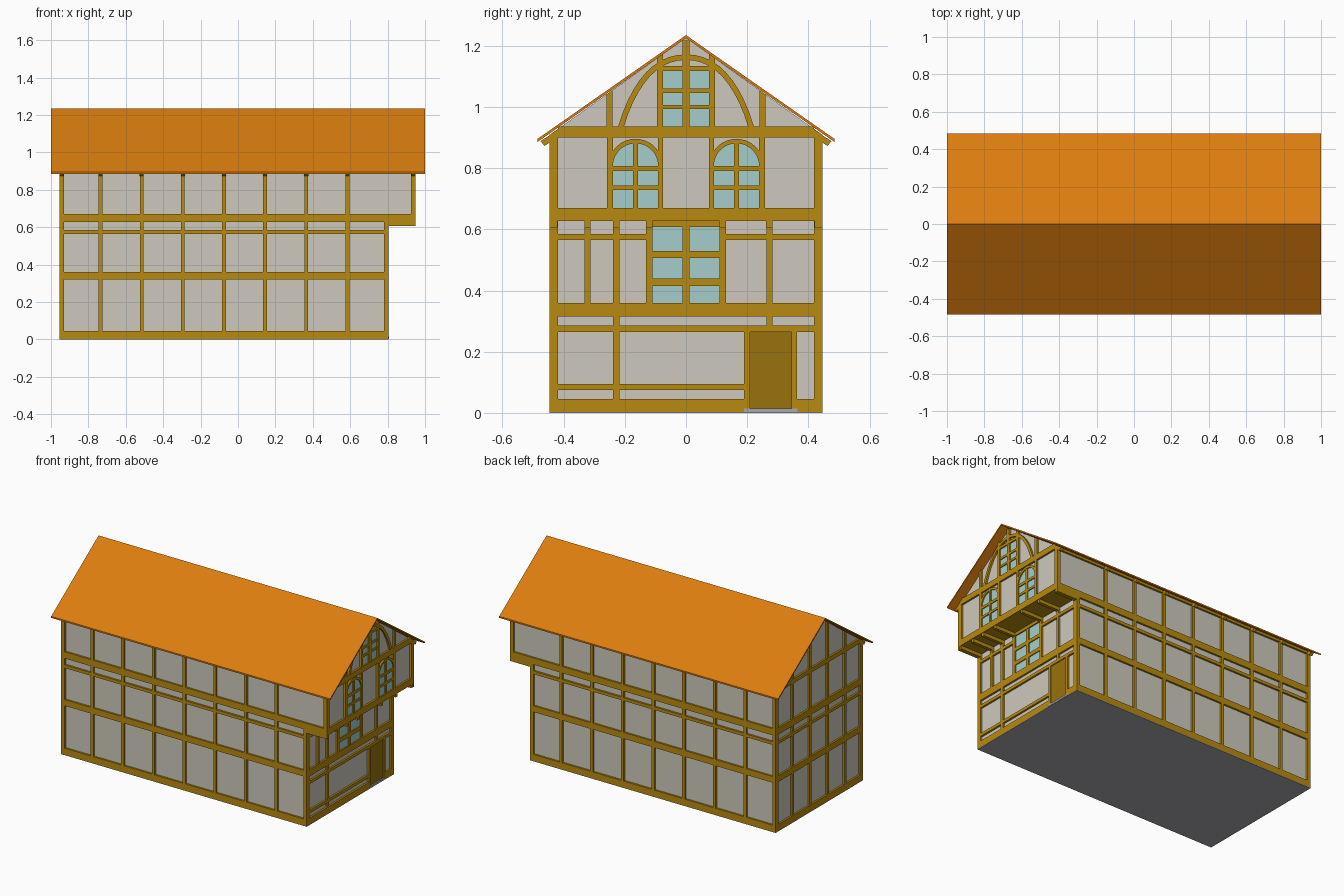
import bpy, bmesh

cube = bpy.data.objects.get("Cube")
if cube:
    bpy.data.objects.remove(cube, do_unlink=True)


def material(name, *rgb):
    """Flat colour given as 0-255 display values."""
    linear = [((c / 255 + .055) / 1.055) ** 2.4 for c in rgb] + [1]
    mat = bpy.data.materials.new(name)
    mat.use_nodes = True
    mat.diffuse_color = linear
    mat.node_tree.nodes["Principled BSDF"].inputs["Base Color"].default_value = linear
    return mat


timber = material("timber", 184, 138, 14)
plaster = material("plaster", 206, 201, 189)
glass = material("glass", 166, 206, 206)
tile = material("roof tile", 220, 125, 15)
door_wood = material("door wood", 152, 114, 14)
stone = material("stone", 170, 168, 174)


def rect(y0, y1, z0, z1):
    return [(y0, z0), (y1, z0), (y1, z1), (y0, z1)]


def flip(outlines):
    """Outlines together with their mirror images across y = 0."""
    return outlines + [[(-y, z) for y, z in outline] for outline in outlines]


def build(name, mat, parts):
    """One object from prisms: each part is (y-z outline, start x, end x)."""
    bm = bmesh.new()
    for outline, x0, x1 in parts:
        near = [bm.verts.new((x0, y, z)) for y, z in outline]
        far = [bm.verts.new((x1, y, z)) for y, z in outline]
        bm.faces.new(near)
        bm.faces.new(far[::-1])
        for i in range(len(near)):
            bm.faces.new((near[i - 1], far[i - 1], far[i], near[i]))
    bmesh.ops.recalc_face_normals(bm, faces=bm.faces)
    mesh = bpy.data.meshes.new(name)
    bm.to_mesh(mesh)
    bm.free()
    mesh.materials.append(mat)
    obj = bpy.data.objects.new(name, mesh)
    bpy.context.collection.objects.link(obj)
    return obj


def panel(name, mat, outlines, x0, x1):
    return build(name, mat, [(outline, x0, x1) for outline in outlines])


def strip(outer, inner):
    """Quads filling the gap between two matching paths."""
    return [[outer[i], outer[i + 1], inner[i + 1], inner[i]] for i in range(len(outer) - 1)]


def curve(start, bend, end, steps=10):
    points = []
    for i in range(steps + 1):
        t = i / steps
        points.append(tuple((1 - t) ** 2 * a + 2 * t * (1 - t) * b + t * t * c
                            for a, b, c in zip(start, bend, end)))
    return points


def arc(cy, cz, radius, steps=16):
    from math import pi, cos, sin
    return [(cy + radius * cos(pi * i / steps), cz + radius * sin(pi * i / steps))
            for i in range(steps + 1)]


def under_roof(y):
    return 1.226 - .711 * abs(y)


def gable_post(y0, y1, z0):
    return [(y0, z0), (y1, z0), (y1, under_roof(y1)), (y0, under_roof(y0))]


# Main dimensions
BACK, LOW, HIGH, SIDE = -.955, .805, .95, .446
DEPTH = .012
POST = .02
WALL = SIDE - DEPTH
SILL, RAIL, MID, FLOOR = (.003, .045), (.32, .36), (.565, .585), (.627, .67)
EAVE = .9

# Plaster walls and stone base
panel("lower_walls", plaster, [rect(-WALL, WALL, .003, .64)], BACK + DEPTH, LOW - DEPTH)
gable = [(-WALL, .635), (WALL, .635), (WALL, under_roof(WALL)), (0, under_roof(0)),
         (-WALL, under_roof(WALL))]
panel("upper_walls", plaster, [gable], BACK + DEPTH, HIGH - DEPTH)
panel("base", stone, [rect(-SIDE, SIDE, 0, .003)], BACK, LOW)

# Roof slopes
panel("roof", tile, flip([[(0, 1.235), (.485, .896), (.485, .886), (0, 1.225)]]), -1, 1)

# Long side framing, the same on both sides
post_xs = [-.735 + .22 * i for i in range(7)]
frame = []
for outline in flip([rect(WALL - .01, SIDE, *SILL), rect(WALL - .01, SIDE, *RAIL),
                     rect(WALL - .01, SIDE, *MID)]):
    frame.append((outline, BACK, LOW))
for outline in flip([rect(WALL - .01, SIDE, *FLOOR), rect(WALL - .01, SIDE, .89, .907)]):
    frame.append((outline, BACK, HIGH))
for outline in flip([rect(WALL - .01, SIDE, .003, EAVE)]):
    for x in post_xs:
        frame.append((outline, x - POST / 2, x + POST / 2))
    frame.append((outline, BACK, BACK + .024))
for outline in flip([rect(WALL - .01, SIDE, .003, FLOOR[0])]):
    frame.append((outline, LOW - .024, LOW))
for outline in flip([rect(WALL - .01, SIDE, FLOOR[0], EAVE)]):
    frame.append((outline, HIGH - .024, HIGH))
build("side_framing", timber, frame)

# Rafter tails under the eaves
tails = []
for outline in flip([[(.43, .918), (.476, .888), (.462, .873), (.43, .894)]]):
    for x in [BACK + .012] + post_xs + [HIGH - .012]:
        tails.append((outline, x - .011, x + .011))
build("rafter_tails", timber, tails)

# Rear wall framing
corner = SIDE - .028
tie_beam = [(-SIDE, EAVE), (SIDE, EAVE), (SIDE, under_roof(SIDE)), (corner, under_roof(corner)),
            (-corner, under_roof(corner)), (-SIDE, under_roof(SIDE))]
rear = [rect(-SIDE, SIDE, *band) for band in (SILL, RAIL, MID, FLOOR)]
rear += flip([rect(corner, SIDE, .003, EAVE)]) + [tie_beam]
for i in range(1, 5):
    y = -SIDE + SIDE * 2 * i / 5
    rear.append(rect(y - POST / 2, y + POST / 2, .003, EAVE))
    rear.append(gable_post(y - POST / 2, y + POST / 2, EAVE))
panel("rear_framing", timber, rear, BACK, BACK + DEPTH + .005)

# Ground storey facade framing
lower = flip([rect(corner, SIDE, .003, .63)])
lower += [rect(-SIDE, .19, *SILL), rect(.363, SIDE, *SILL), rect(-SIDE, .19, .075, .095),
          rect(-SIDE, SIDE, .265, .285), rect(-SIDE, SIDE, .315, .36)]
lower += [rect(.19, .209, .003, .285), rect(.345, .363, .003, .285)]
lower += [rect(-.238, -.218, .003, .63), rect(-.332, -.313, RAIL[1], .63),
          rect(.263, .282, .285, .63)]
lower += flip([rect(.11, .13, RAIL[1], .63), rect(.13, SIDE, *MID)])
lower += [rect(-.13, .13, .608, .63)]
panel("lower_facade_framing", timber, lower, LOW - DEPTH - .005, LOW)

# Door and step
panel("door", door_wood, [rect(.209, .345, .012, .265)], LOW - DEPTH - .002, LOW - .006)
panel("door_step", stone, [rect(.19, .364, .003, .015)], LOW - .02, LOW + .002)

# Middle window
panel("middle_window_glass", glass, [rect(-.11, .11, .36, .608)], LOW - .02, LOW - .008)
panel("middle_window_bars", timber,
      [rect(-.011, .011, .36, .608), rect(-.11, .11, .415, .44), rect(-.11, .11, .507, .53)],
      LOW - .015, LOW - .002)

# Overhanging floor and its joists
panel("overhang_floor", timber, [rect(-SIDE, SIDE, .628, .64)], LOW - DEPTH, HIGH)
joists = flip([rect(.42, .44, .606, .63), rect(.11, .13, .606, .63)])
joists += [rect(y - POST / 2, y + POST / 2, .606, .63) for y in (-.322, -.228, .272)]
panel("overhang_joists", timber, joists, LOW - DEPTH, HIGH - .003)
panel("overhang_side_beams", timber, flip([rect(WALL, SIDE, .606, .63)]), LOW - DEPTH, HIGH)

# Upper storey and gable framing
upper = [rect(-SIDE, SIDE, .628, FLOOR[1]), tie_beam]
upper += [rect(-corner, corner, EAVE, .937)]
upper += flip([rect(corner, SIDE, FLOOR[1], EAVE), rect(.238, .258, FLOOR[1], EAVE),
               rect(.075, .092, FLOOR[1], EAVE)])
upper += flip([gable_post(.24, .26, EAVE), gable_post(.075, .094, EAVE)])
upper += [rect(-.012, .012, 1.117, under_roof(.012)), rect(-.075, .075, 1.117, 1.134)]
upper += flip(strip(curve((.222, .937), (.15, 1.172), (0, 1.172)),
                    curve((.203, .937), (.135, 1.154), (0, 1.154))))
panel("upper_facade_framing", timber, upper, HIGH - DEPTH - .005, HIGH)

# Pair of round-headed windows
ARCH_Y, SPRING, RADIUS = .165, .807, .074
head = arc(ARCH_Y, SPRING, RADIUS)
opening = head + [(ARCH_Y - RADIUS, FLOOR[1]), (ARCH_Y + RADIUS, FLOOR[1])]
panel("arched_window_glass", glass, flip([opening]), HIGH - .02, HIGH - .008)
panel("arched_window_heads", timber, flip(strip(arc(ARCH_Y, SPRING, RADIUS + .015), head)),
      HIGH - .017, HIGH - .001)
left, right = ARCH_Y - RADIUS, ARCH_Y + RADIUS
bars = [rect(ARCH_Y - .008, ARCH_Y + .008, FLOOR[1], SPRING + RADIUS),
        rect(left, right, .728, .743), rect(left, right, .79, .807)]
panel("arched_window_bars", timber, flip(bars), HIGH - .015, HIGH - .002)

# Gable window
panel("gable_window_glass", glass, [rect(-.075, .075, .937, 1.117)], HIGH - .02, HIGH - .008)
panel("gable_window_bars", timber,
      [rect(-.012, .012, .937, 1.117), rect(-.075, .075, .993, 1.007),
       rect(-.075, .075, 1.045, 1.06)], HIGH - .015, HIGH - .002)
